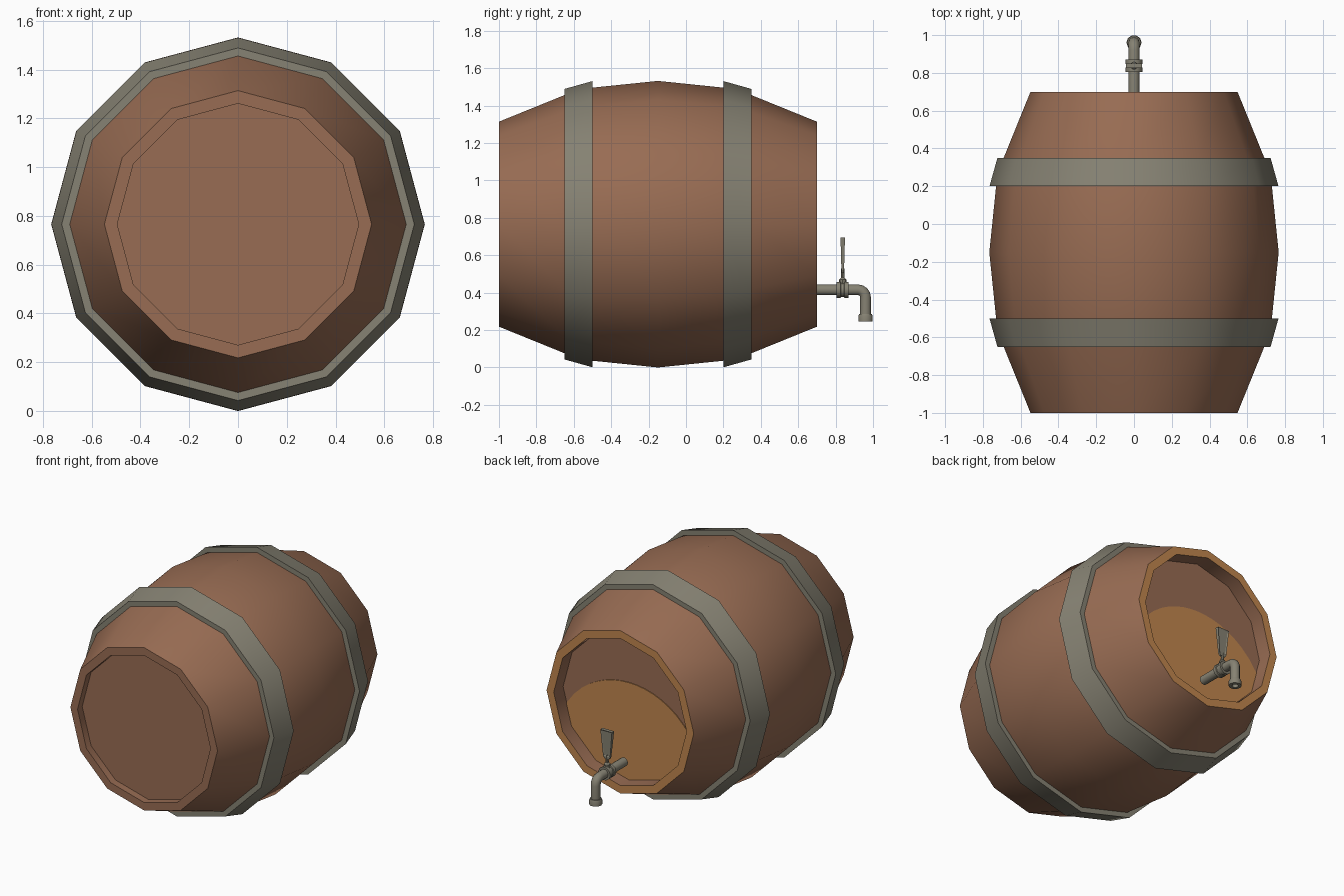
import bpy, bmesh, math
from mathutils import Vector

if "Cube" in bpy.data.objects:
    bpy.data.objects.remove(bpy.data.objects["Cube"])

CZ = 0.766          # height of the barrel axis
TAP_Z = 0.415       # height of the tap pipe


def material(name, r, g, b):
    lin = [((c / 255 + 0.055) / 1.055) ** 2.4 for c in (r, g, b)]
    m = bpy.data.materials.new(name)
    m.diffuse_color = (*lin, 1)
    m.use_nodes = True
    m.node_tree.nodes["Principled BSDF"].inputs["Base Color"].default_value = m.diffuse_color
    return m


WOOD = material("brown_wood", 152, 108, 83)
PALE = material("pale_cut_wood", 192, 134, 78)
METAL = material("dull_metal", 134, 130, 115)


def finish(name, bm, mats, angle=None):
    bmesh.ops.recalc_face_normals(bm, faces=bm.faces)
    me = bpy.data.meshes.new(name)
    bm.to_mesh(me)
    bm.free()
    ob = bpy.data.objects.new(name, me)
    bpy.context.collection.objects.link(ob)
    for m in mats:
        me.materials.append(m)
    if angle:
        bpy.ops.object.select_all(action='DESELECT')
        ob.select_set(True)
        bpy.context.view_layer.objects.active = ob
        bpy.ops.object.shade_smooth_by_angle(angle=math.radians(angle))
    return ob


def sweep(rings, closed=False):
    """Skin a list of equal-length point rings, capped unless closed."""
    bm = bmesh.new()
    loops = [[bm.verts.new(p) for p in ring] for ring in rings]
    n = len(loops[0])
    pairs = list(zip(loops, loops[1:]))
    if closed:
        pairs.append((loops[-1], loops[0]))
    else:
        bm.faces.new(loops[0])
        bm.faces.new(loops[-1])
    for a, b in pairs:
        for i in range(n):
            j = (i + 1) % n
            bm.faces.new((a[i], a[j], b[j], b[i]))
    return bm


def ring(center, axis, r, n):
    """Polygon of n points around centre, square to an axis in the yz plane."""
    u = Vector((1, 0, 0))
    v = Vector(axis).normalized().cross(u)
    c = Vector(center)
    return [c + r * (math.cos(t) * u + math.sin(t) * v)
            for t in (2 * math.pi * i / n for i in range(n))]


def lathe_y(profile, n, z, closed=False):
    return sweep([ring((0, y, z), (0, 1, 0), r, n) for y, r in profile], closed)


# Barrel body with recessed ends; the back rim is pale wood
RIM = 0.495
BACK = 0.60
bm = lathe_y([(-0.95, RIM), (-1, RIM), (-1, 0.548), (-0.65, 0.69), (-0.5, 0.73),
              (-0.15, CZ), (0.2, 0.73), (0.35, 0.69), (0.7, 0.548), (0.7, RIM),
              (BACK, RIM)], 12, CZ)
for f in bm.faces:
    if all(v.co.y > 0.699 for v in f.verts):
        f.material_index = 1
finish("barrel_body", bm, [WOOD, PALE], 35)

# Pale lower area of the back end, as a thin plate with an arched top
pts = []
for i in range(17):
    x = -0.468 + 0.936 * i / 16
    pts.append((x, -0.39 + math.sqrt(0.55 ** 2 - x * x)))
for k in range(1, 6):
    a = -math.radians(30 * k)
    pts.append((RIM * math.cos(a), RIM * math.sin(a)))
bm = sweep([[(x, y, CZ + z) for x, z in pts] for y in (BACK - 0.002, BACK + 0.005)])
finish("back_end_pale_panel", bm, [PALE])

# Metal hoops, mirrored about the middle of the barrel
for name, s in (("front_hoop", -1), ("back_hoop", 1)):
    prof = [(-0.15 + s * d, r) for d, r in
            ((0.35, 0.72), (0.35, 0.765), (0.5, 0.723), (0.5, 0.68))]
    finish(name, lathe_y(prof, 12, CZ, closed=True), [METAL], 35)

# Tap pipe: straight stem, rounded elbow and downward spout
rings = [ring((0, 0.66, TAP_Z), (0, 1, 0), 0.03, 10)]
for i in range(5):
    t = math.radians(90 * i / 4)
    c = (0, 0.92 + 0.04 * math.sin(t), TAP_Z - 0.04 + 0.04 * math.cos(t))
    rings.append(ring(c, (0, math.cos(t), -math.sin(t)), 0.03, 10))
rings.append(ring((0, 0.96, 0.265), (0, 0, -1), 0.03, 10))
finish("tap_pipe", sweep(rings), [METAL], 40)

# Spout collar with an open mouth
prof = [(0.285, 0.028), (0.285, 0.036), (0.275, 0.04), (0.245, 0.04),
        (0.245, 0.02), (0.268, 0.02)]
bm = sweep([ring((0, 0.96, z), (0, 0, -1), r, 10) for z, r in prof])
finish("spout_collar", bm, [METAL], 40)

# Valve body with a groove around it
prof = [(0.805, 0.028), (0.805, 0.045), (0.827, 0.045), (0.83, 0.04),
        (0.845, 0.04), (0.848, 0.045), (0.87, 0.045), (0.87, 0.028)]
finish("valve_body", lathe_y(prof, 10, TAP_Z), [METAL], 40)

# Valve neck below the handle
bm = sweep([ring((0, 0.838, z), (0, 0, 1), r, 8)
            for z, r in ((0.43, 0.02), (0.47, 0.02), (0.48, 0.01), (0.53, 0.008))])
finish("valve_neck", bm, [METAL], 40)

# Flared paddle handle with inset panels
rows = ((0.505, 0.018, 0.006), (0.52, 0.026, 0.007), (0.695, 0.043, 0.012))
bm = sweep([[(sx * hx, 0.838 + sy * hy, z)
             for sx, sy in ((-1, -1), (1, -1), (1, 1), (-1, 1))]
            for z, hx, hy in rows])
bmesh.ops.recalc_face_normals(bm, faces=bm.faces)
panels = [f for f in bm.faces if abs(f.normal.y) > 0.9 and f.calc_area() > 0.005]
bmesh.ops.inset_individual(bm, faces=panels, thickness=0.011, depth=-0.004)
finish("tap_handle", bm, [METAL])
